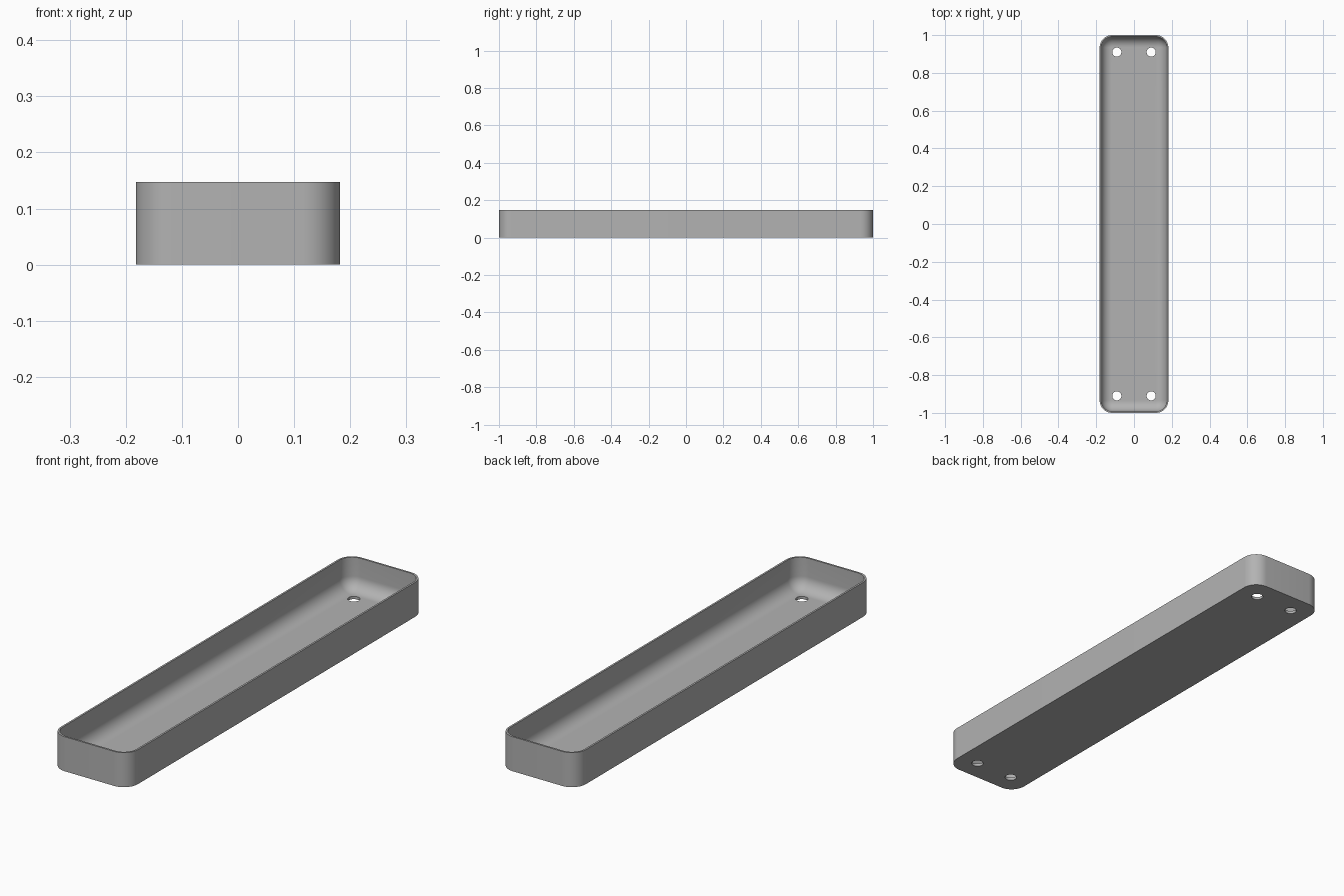
import bpy, bmesh
from math import sin, cos, pi

if "Cube" in bpy.data.objects:
    bpy.data.objects.remove(bpy.data.objects["Cube"], do_unlink=True)

HALF_X, HALF_Y, HEIGHT = 0.182, 1.0, 0.147
CORNER, WALL, FLOOR, FILLET = 0.066, 0.008, 0.012, 0.055
STEPS = 12

grey = bpy.data.materials.new("plain grey")
grey.use_nodes = True
grey.diffuse_color = (0.45, 0.45, 0.45, 1)
grey.node_tree.nodes["Principled BSDF"].inputs["Base Color"].default_value = grey.diffuse_color


def rounded_loop(bm, inset, z):
    """Ring of vertices around a rounded rectangle, moved inward by inset."""
    radius = CORNER - inset
    cx, cy = HALF_X - CORNER, HALF_Y - CORNER
    ring = []
    for quarter, (sx, sy) in enumerate([(1, 1), (-1, 1), (-1, -1), (1, -1)]):
        for i in range(STEPS + 1):
            a = (quarter + i / STEPS) * pi / 2
            ring.append(bm.verts.new((sx * cx + radius * cos(a), sy * cy + radius * sin(a), z)))
    return ring


# Section from the outer base, over the rim and down the inner fillet
section = [(0, 0), (0, HEIGHT), (WALL, HEIGHT)]
for i in range(STEPS + 1):
    a = i / STEPS * pi / 2
    section.append((WALL + FILLET * (1 - cos(a)), FLOOR + FILLET * (1 - sin(a))))

bm = bmesh.new()
rings = [rounded_loop(bm, inset, z) for inset, z in section]
for low, high in zip(rings, rings[1:]):
    for i in range(len(low)):
        j = (i + 1) % len(low)
        bm.faces.new((low[i], low[j], high[j], high[i]))
bm.faces.new(rings[0][::-1])
bm.faces.new(rings[-1])
mesh = bpy.data.meshes.new("tray")
bm.to_mesh(mesh)
bm.free()
tray = bpy.data.objects.new("tray", mesh)
bpy.context.collection.objects.link(tray)
mesh.materials.append(grey)


def drill(x, y, radius, bottom, top):
    """Cut a round hole into the tray floor."""
    bpy.ops.mesh.primitive_cylinder_add(vertices=32, radius=radius, depth=top - bottom,
                                        location=(x, y, (top + bottom) / 2))
    cutter = bpy.context.object
    cutter.name = "hole_cutter"
    cutter.hide_render = True
    cutter.data.materials.append(grey)
    cut = tray.modifiers.new("hole", "BOOLEAN")
    cut.operation, cut.solver, cut.object = "DIFFERENCE", "EXACT", cutter
    bpy.context.view_layer.objects.active = tray
    bpy.ops.object.modifier_apply(modifier=cut.name)
    bpy.data.objects.remove(cutter, do_unlink=True)


# Mounting holes near the four corners
for x in (-0.091, 0.091):
    for y in (-0.91, 0.91):
        drill(x, y, 0.024, -0.05, 0.05)

bpy.ops.object.select_all(action="DESELECT")
tray.select_set(True)
bpy.context.view_layer.objects.active = tray
bpy.ops.object.shade_smooth_by_angle(angle=0.6)
